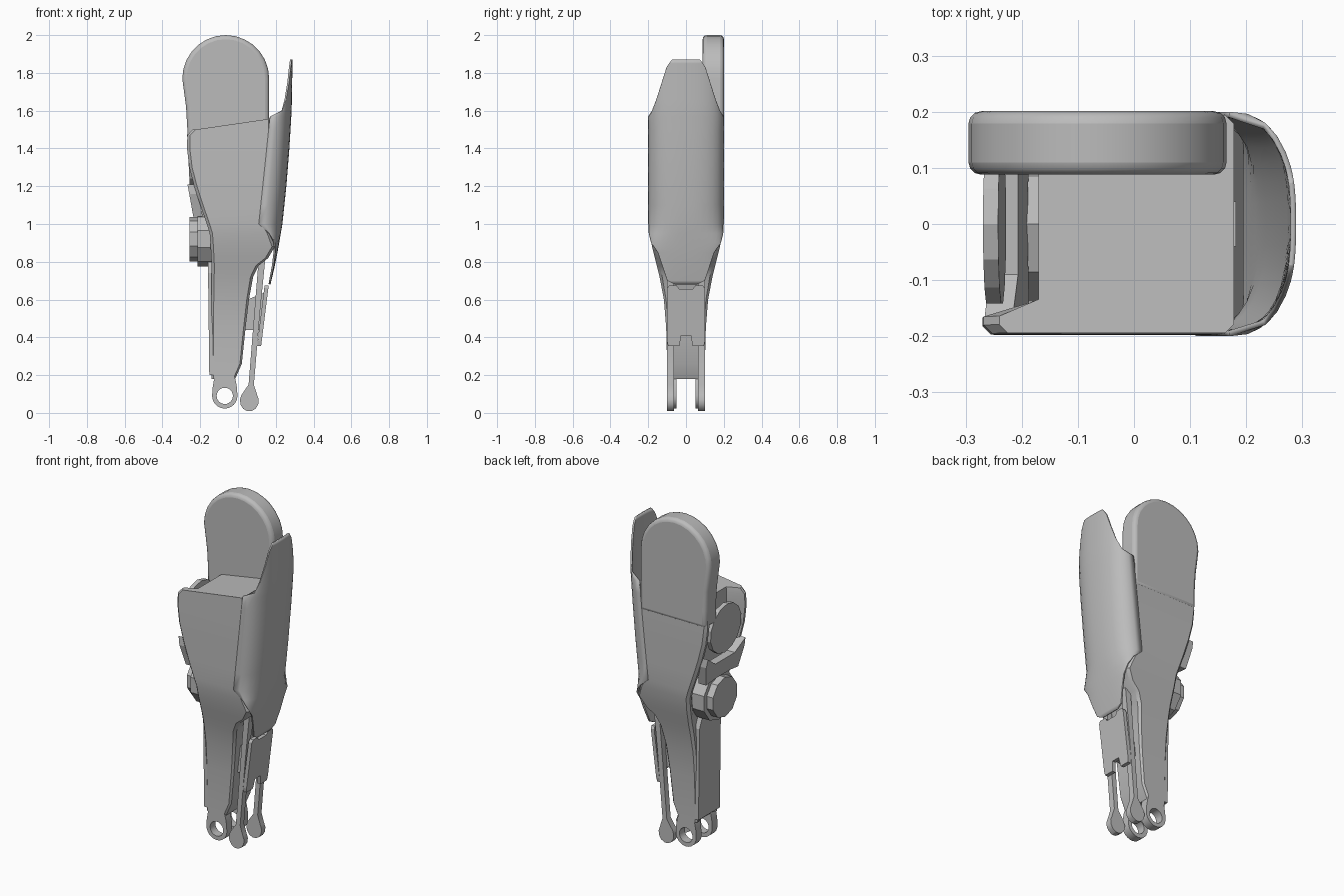
import bpy, bmesh, math

if "Cube" in bpy.data.objects:
    bpy.data.objects.remove(bpy.data.objects["Cube"])

grey = bpy.data.materials.new("plain_grey")
grey.diffuse_color = (0.5, 0.5, 0.5, 1)
grey.use_nodes = True
grey.node_tree.nodes["Principled BSDF"].inputs["Base Color"].default_value = grey.diffuse_color


def finish(name, bm, bevel=0, smooth=30):
    bmesh.ops.recalc_face_normals(bm, faces=bm.faces)
    me = bpy.data.meshes.new(name)
    bm.to_mesh(me)
    bm.free()
    me.materials.append(grey)
    ob = bpy.data.objects.new(name, me)
    bpy.context.collection.objects.link(ob)
    bpy.ops.object.select_all(action='DESELECT')
    ob.select_set(True)
    bpy.context.view_layer.objects.active = ob
    if bevel:
        m = ob.modifiers.new("bevel", 'BEVEL')
        m.width, m.segments, m.limit_method = bevel, 3, 'ANGLE'
        m.angle_limit = math.radians(50)
    if smooth:
        bpy.ops.object.shade_smooth_by_angle(angle=math.radians(smooth))
    return ob


def loft(name, rings, closed=True, caps=True, **kw):
    bm = bmesh.new()
    vs = [[bm.verts.new(p) for p in r] for r in rings]
    n = len(rings[0])
    for a, b in zip(vs, vs[1:]):
        for i in range(n if closed else n - 1):
            j = (i + 1) % n
            bm.faces.new((a[i], a[j], b[j], b[i]))
    if caps:
        bm.faces.new(vs[0])
        bm.faces.new(vs[-1])
    return finish(name, bm, **kw)


def side_prism(name, pts, y0, y1, **kw):
    """Outline in x,z pushed along y."""
    return loft(name, [[(x, y, z) for x, z in pts] for y in (y0, y1)], **kw)


def face_prism(name, pts, xf, thick, **kw):
    """Outline in y,z pushed along x, leaning by xf(z)."""
    return loft(name, [[(xf(z) + d, y, z) for y, z in pts] for d in (0, thick)], **kw)


def interp(table, z):
    if z <= table[0][0]:
        return table[0][1]
    for (a, va), (b, vb) in zip(table, table[1:]):
        if z <= b:
            return va + (vb - va) * (z - a) / (b - a)
    return table[-1][1]


def mirrored(half):
    return half + [(-y, z) for y, z in reversed(half)]


# Main leg body: U-shaped sections (z, left, inner left, right, half width)
SECT = [(0.18, -.14, -.13, -.015, .10), (0.26, -.14, -.13, .02, .10),
        (0.45, -.14, -.13, .04, .105), (0.60, -.14, -.13, .058, .117),
        (0.72, -.14, -.13, .08, .14), (0.78, -.14, -.13, .11, .155),
        (0.82, -.142, -.13, .16, .165), (0.88, -.145, -.13, .195, .18),
        (0.95, -.15, -.13, .17, .192), (1.00, -.165, -.13, .14, .197),
        (1.10, -.20, -.14, .14, .198), (1.20, -.232, -.15, .15, .198),
        (1.30, -.258, -.16, .16, .198), (1.40, -.27, -.17, .17, .197),
        (1.47, -.268, -.17, .175, .195), (1.50, -.24, -.17, .178, .194)]
rings = []
for z, xl, xi, xr, w in SECT:
    c = min(.015, w * .1)
    half = [(xr, w - c), (xr - c, w), (xl + c, w), (xl, w - c),
            (xl, w - 2 * c), (xi, w - 4 * c)]
    ring = half + [(x, -y) for x, y in reversed(half)]
    top = z > 1.48
    rings.append([(x, y, z + (.065 * max(0, x / .175) ** 2 if top else 0)) for x, y in ring])
loft("leg_body", rings)

# Rounded lobe on the back side, at the top
arc = [(-.065 + .23 * math.cos(a), 1.77 + .23 * math.sin(a))
       for a in [math.pi * i / 14 for i in range(15)]]
side_prism("top_lobe", arc + [(-.275, 1.62), (-.268, 1.5), (-.268, 1.4), (.165, 1.4), (.165, 1.58)],
           .088, .201, bevel=.022)

# Curved calf shell
OUTER = [(.68, .172), (.8, .2), (.9, .218), (1, .235), (1.2, .256), (1.4, .272), (1.6, .284), (1.87, .289)]
RIM = [(.68, .15), (.85, .16), (.9, .175), (.95, .145), (1.0, .11), (1.57, .17), (1.87, .18)]
CLIP = [(.68, .06), (.70, .10), (.85, .15), (.9, .185), (.95, .197), (1.0, .2), (1.57, .2),
        (1.6, .18), (1.66, .157), (1.83, .103), (1.85, .09), (1.87, .075)]
grid = []
for z in (.68, .70, .78, .85, .9, .95, 1.0, 1.1, 1.2, 1.3, 1.4, 1.5, 1.57, 1.6, 1.66, 1.75, 1.83, 1.85, 1.87):
    xo, xm, wc = interp(OUTER, z), interp(RIM, z), interp(CLIP, z)
    row = []
    for i in range(17):
        y = wc * math.sin(math.pi * (i / 16 - .5))
        row.append((xm + (xo - xm) * max(0, 1 - (abs(y) / .2) ** 2.5) ** .4, y, z))
    grid.append(row)
shell = loft("calf_shell", grid, closed=False, caps=False, smooth=35)
sol = shell.modifiers.new("thickness", 'SOLIDIFY')
sol.thickness = .01
# Make sure the thickness goes inwards
sol.offset = -1 if shell.data.polygons[len(shell.data.polygons) // 2].normal.x > 0 else 1

# Hinge block behind the body
side_prism("hinge_block", [(.145, 1.3), (.182, 1.3), (.182, 1.535), (.145, 1.535)], -.04, .04, smooth=0)

for s, label in ((1, "back"), (-1, "front")):
    # Ankle eyelets with a round hole
    outer, inner = [], []
    for i in range(24):
        a = math.tau * i / 24
        c, q = math.cos(a), math.sin(a)
        outer.append((-.07 + .067 * c, .09 + (.115 * min(1, 1.4 * q) if q > 0 else .067 * q)))
        inner.append((-.07 + .043 * c, .09 + .043 * q))
    y0, y1 = s * .05, s * .1
    loft("ankle_eyelet_" + label,
         [[(x, y, z) for x, z in o] for o, y in
          ((outer, y0), (outer, y1), (inner, y1), (inner, y0), (outer, y0))], caps=False)

    # Slanted rods with a rounded end
    knob = [(.06 + .05 * math.cos(a), .064 + .056 * math.sin(a))
            for a in [math.radians(145 + 250 * i / 9) for i in range(10)]]
    side_prism("rod_" + label, knob + [(.084, .15), (.118, .55), (.145, .82), (.11, .82), (.088, .55), (.056, .15)],
               s * .064, s * .1)

    # Brackets holding the heel panel
    side_prism("heel_bracket_" + label, [(.05, .6), (.15, .64), (.13, .44), (.03, .44)],
               s * .035, s * .06, smooth=0)

# Heel panel with a notch in the lower edge
face_prism("heel_panel", mirrored([(.025, .41), (.035, .355), (.095, .355), (.1, .38), (.1, .66),
                                   (.09, .675), (.05, .675), (.035, .655)]),
           lambda z: .1 + .125 * (z - .35), .022, smooth=0)

# Long shin plate
face_prism("shin_plate", mirrored([(.1, .2), (.1, .74), (.075, .8)]),
           lambda z: -.152 - .012 * (z - .2), .03, smooth=0)


# Upper and lower knee discs
def disc(name, z0, r, x0, x1, n, lean=0):
    pts = [(r * math.cos(math.tau * (i + .5) / n), z0 + r * math.sin(math.tau * (i + .5) / n)) for i in range(n)]
    face_prism(name, pts, lambda z: x0 + lean * (z - z0), x1 - x0, smooth=0)


disc("upper_knee_disc", 1.33, .145, -.262, -.235, 14, -.05)
disc("lower_knee_disc", .92, .118, -.256, -.215, 10)
disc("lower_knee_hub", .92, .145, -.215, -.13, 10)

# Notched guard between the discs
face_prism("knee_guard", mirrored([(.09, 1.15), (.175, 1.21), (.18, 1.16), (.15, 1.04), (.07, 1.05)]),
           lambda z: -.235 - .18 * (z - 1.03), .05, smooth=0)
